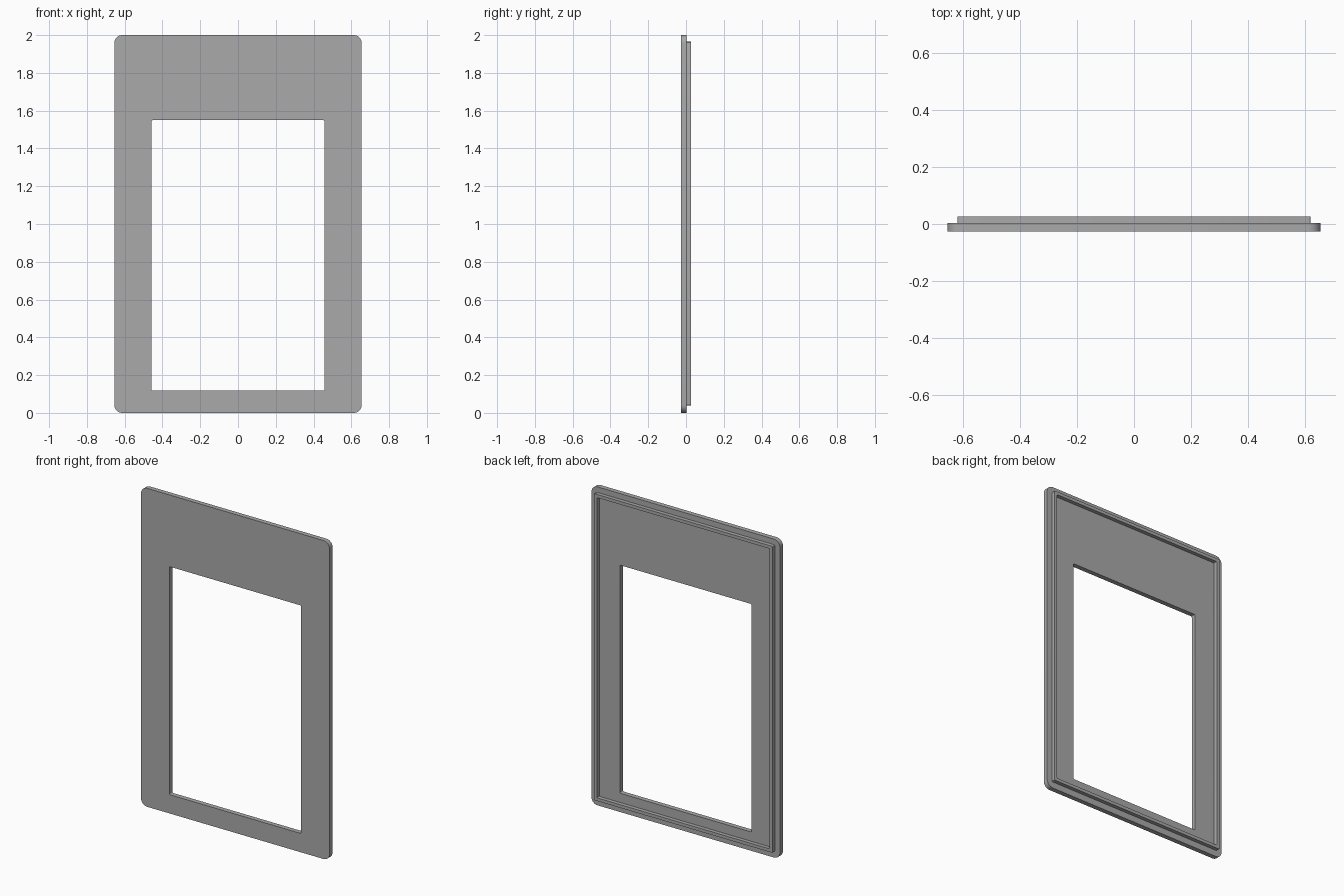
import bpy
import bmesh
import math

cube = bpy.data.objects.get("Cube")
if cube:
    bpy.data.objects.remove(cube, do_unlink=True)

# Single plain grey
grey = bpy.data.materials.new("plain_grey")
grey.use_nodes = True
colour = (0.4, 0.4, 0.4, 1)
grey.diffuse_color = colour
grey.node_tree.nodes["Principled BSDF"].inputs["Base Color"].default_value = colour


def outline(half_w, z0, z1, radius, steps):
    """Rounded rectangle in the xz plane, anticlockwise from lower right."""
    corners = [(1, z0 + radius, -90), (1, z1 - radius, 0),
               (-1, z1 - radius, 90), (-1, z0 + radius, 180)]
    points = []
    for side, z, start in corners:
        for i in range(steps + 1):
            a = math.radians(start + 90 * i / steps)
            points.append((side * (half_w - radius) + radius * math.cos(a),
                           z + radius * math.sin(a)))
    return points


def frame(name, outer, inner, y0, y1):
    """Extrude the area between two outlines from y0 to y1."""
    bm = bmesh.new()
    edges = []
    for loop in (outer, inner):
        verts = [bm.verts.new((x, y0, z)) for x, z in loop]
        edges += [bm.edges.new((v, verts[i - 1])) for i, v in enumerate(verts)]
    bmesh.ops.triangle_fill(bm, edges=edges, use_beauty=True)
    ext = bmesh.ops.extrude_face_region(bm, geom=bm.faces[:], use_keep_orig=True)
    moved = [g for g in ext["geom"] if isinstance(g, bmesh.types.BMVert)]
    bmesh.ops.translate(bm, verts=moved, vec=(0, y1 - y0, 0))
    bmesh.ops.recalc_face_normals(bm, faces=bm.faces[:])
    mesh = bpy.data.meshes.new(name)
    bm.to_mesh(mesh)
    bm.free()
    mesh.materials.append(grey)
    obj = bpy.data.objects.new(name, mesh)
    bpy.context.collection.objects.link(obj)
    bpy.ops.object.select_all(action="DESELECT")
    obj.select_set(True)
    bpy.context.view_layer.objects.active = obj
    bpy.ops.object.shade_smooth_by_angle(angle=math.radians(30))
    return obj


back, seam, front = 0.027, 0.003, -0.027

# Front panel with rounded corners and a window opening
frame("front_panel",
      outline(0.655, 0, 2, 0.042, 8),
      outline(0.457, 0.118, 1.55, 0.006, 4),
      front, seam)

# Thin raised lip around the back
frame("back_lip",
      outline(0.62, 0.04, 1.965, 0.006, 3),
      outline(0.6, 0.06, 1.945, 0.004, 3),
      seam, back)
